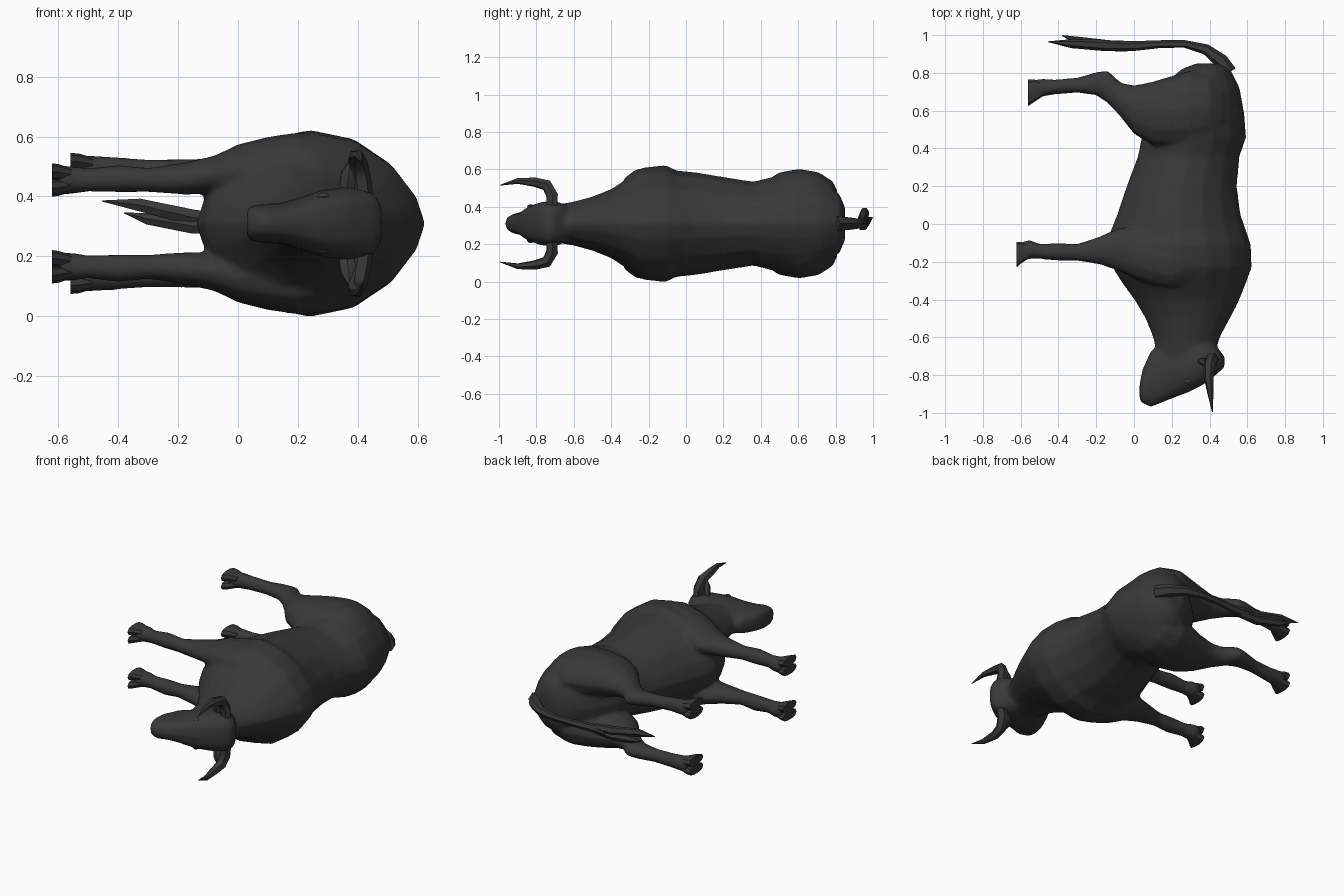
import bpy, bmesh
from math import sin, cos, pi, copysign

cube = bpy.data.objects.get("Cube")
if cube:
    bpy.data.objects.remove(cube, do_unlink=True)

MID = 0.31  # height of the animal's symmetry plane, as it lies on its side

hide = bpy.data.materials.new("charcoal hide")
hide.use_nodes = True
hide.diffuse_color = (0.04, 0.04, 0.04, 1)
hide.node_tree.nodes["Principled BSDF"].inputs["Base Color"].default_value = (0.04, 0.04, 0.04, 1)
hide.node_tree.nodes["Principled BSDF"].inputs["Roughness"].default_value = 0.8


def select(ob):
    bpy.ops.object.select_all(action='DESELECT')
    ob.select_set(True)
    bpy.context.view_layer.objects.active = ob


def finish(ob, angle=50):
    ob.data.materials.clear()
    ob.data.materials.append(hide)
    select(ob)
    bpy.ops.object.shade_smooth_by_angle(angle=angle * pi / 180)


def loft(name, axis, rows, side=1, n=16, angle=50, pinch=1.0):
    """Skin oval rings; row = (station, low, high, sideways centre, half width)."""
    bm = bmesh.new()
    rings = []
    for s, lo, hi, off, hw in rows:
        ring = []
        for i in range(n):
            a = 2 * pi * i / n
            b = (lo + hi) / 2 + (hi - lo) / 2 * cos(a)
            z = MID + side * (off + hw * copysign(abs(sin(a)) ** pinch, sin(a)))
            ring.append(bm.verts.new((s, b, z) if axis == 'x' else (b, s, z)))
        rings.append(ring)
    for r, q in zip(rings, rings[1:]):
        for i in range(n):
            j = (i + 1) % n
            bm.faces.new((r[i], r[j], q[j], q[i]))
    bm.faces.new(rings[0])
    bm.faces.new(rings[-1])
    bmesh.ops.recalc_face_normals(bm, faces=bm.faces)
    me = bpy.data.meshes.new(name)
    bm.to_mesh(me)
    bm.free()
    ob = bpy.data.objects.new(name, me)
    bpy.context.collection.objects.link(ob)
    finish(ob, angle)
    return ob


def tube(name, pts, side=1, flat=1.0):
    """Tapered tube; point = (x, y, sideways, radius)."""
    cu = bpy.data.curves.new(name, 'CURVE')
    cu.dimensions = '3D'
    cu.bevel_depth = 1
    cu.bevel_resolution = 1
    cu.use_fill_caps = True
    sp = cu.splines.new('POLY')
    sp.points.add(len(pts) - 1)
    for p, (x, y, w, r) in zip(sp.points, pts):
        p.co = (x, y / flat, MID + side * w, 1)
        p.radius = r
    ob = bpy.data.objects.new(name, cu)
    bpy.context.collection.objects.link(ob)
    ob.scale.y = flat
    select(ob)
    bpy.ops.object.convert(target='MESH')
    finish(bpy.context.object)


# Trunk and neck, from rump to throat
body = loft("body", 'y', [
    (.85, .33, .45, 0, .09), (.82, .25, .51, 0, .16), (.72, .14, .56, 0, .235),
    (.58, .06, .585, 0, .27), (.46, .04, .595, 0, .25), (.36, .02, .56, 0, .225),
    (.2, -.04, .545, 0, .25), (.05, -.09, .565, 0, .275), (-.05, -.13, .6, 0, .285),
    (-.11, -.14, .62, 0, .313), (-.23, -.115, .625, 0, .3), (-.31, -.065, .595, 0, .245),
    (-.4, 0, .56, 0, .185), (-.5, .06, .51, 0, .145), (-.6, .1, .455, 0, .118),
    (-.7, .12, .43, 0, .1)], pinch=1.3)

# Head, from muzzle to poll
skin = [loft("head", 'x', [
    (.03, -.93, -.85, 0, .045), (.045, -.95, -.77, 0, .06), (.09, -.97, -.67, 0, .066),
    (.14, -.95, -.64, 0, .068), (.2, -.925, -.6, 0, .085), (.28, -.895, -.6, 0, .112),
    (.36, -.855, -.6, 0, .122), (.42, -.81, -.63, 0, .115), (.455, -.78, -.67, 0, .1),
    (.48, -.755, -.705, 0, .06)], pinch=.7)]

front = [
    (.44, -.25, -.15, .13, .06), (.3, -.34, -.04, .175, .115), (.2, -.35, -.03, .185, .12),
    (.1, -.33, -.02, .18, .11), (0, -.29, -.01, .175, .09), (-.08, -.25, -.02, .162, .064),
    (-.18, -.215, -.065, .15, .054), (-.3, -.195, -.105, .145, .041), (-.4, -.195, -.1, .15, .047),
    (-.5, -.185, -.105, .145, .039), (-.55, -.185, -.085, .145, .047), (-.6, -.2, -.095, .145, .05)]
hind = [
    (.53, .54, .66, .07, .05), (.47, .45, .75, .11, .105), (.4, .42, .8, .14, .13),
    (.3, .4, .815, .16, .132), (.2, .4, .785, .16, .13), (.1, .415, .755, .165, .11),
    (0, .475, .735, .165, .082), (-.07, .565, .75, .165, .06), (-.14, .64, .815, .165, .05),
    (-.2, .68, .805, .17, .045), (-.3, .695, .775, .175, .039), (-.42, .685, .765, .18, .043),
    (-.48, .675, .77, .18, .047), (-.53, .655, .765, .18, .05)]

for side, label in ((1, "upper"), (-1, "lower")):
    # Legs with shoulder and thigh, then cloven hooves
    for name, rows, toe_end in (("front", front, -.622), ("hind", hind, -.56)):
        skin.append(loft(f"{label}_{name}_leg", 'x', rows, side, 12))
        s, lo, hi, off, hw = rows[-1]
        for k in (-1, 1):
            loft(f"{label}_{name}_toe", 'x', [
                (s + .045, lo + .02, hi - .01, off + k * .018, .022),
                (s, lo - .01, hi, off + k * .026, .028),
                (toe_end, lo - .03, hi, off + k * .028, .029)], side, 10, 35, .7)

    # Horns, ears and eyes
    tube(f"{label}_horn", [
        (.42, -.72, .07, .034), (.41, -.715, .15, .034), (.4, -.745, .205, .032),
        (.395, -.81, .222, .026), (.405, -.9, .228, .016), (.415, -.995, .205, .002)], side)
    tube(f"{label}_ear", [
        (.36, -.72, .09, .015), (.365, -.725, .13, .03), (.37, -.735, .17, .028),
        (.375, -.745, .205, .006)], side, .6)
    loft(f"{label}_eye", 'x', [
        (.265, -.84, -.825, .09, .006), (.285, -.85, -.81, .09, .014),
        (.305, -.84, -.82, .09, .006)], side, 8)

# Fuse trunk, head and legs into one skin
select(body)
for ob in skin:
    ob.select_set(True)
bpy.ops.object.join()
fuse = body.modifiers.new("fuse", 'REMESH')
fuse.mode = 'VOXEL'
fuse.voxel_size = .011
soften = body.modifiers.new("soften", 'SMOOTH')
soften.factor = .5
soften.iterations = 6
thin = body.modifiers.new("simplify", 'DECIMATE')
thin.ratio = .12
for mod in ("fuse", "soften", "simplify"):
    bpy.ops.object.modifier_apply(modifier=mod)
finish(body, 60)

# Tail with a split tuft
tube("tail", [
    (.5, .8, 0, .045), (.46, .865, 0, .038), (.38, .925, 0, .028), (.27, .953, 0, .02),
    (.15, .953, 0, .02), (0, .942, 0, .026), (-.1, .942, 0, .03)])
tube("tuft_upper", [
    (-.02, .94, .01, .022), (-.15, .945, .02, .03), (-.33, .955, .062, .024),
    (-.455, .965, .075, .002)])
tube("tuft_lower", [
    (-.02, .94, -.01, .022), (-.15, .945, -.008, .03), (-.3, .97, .015, .022),
    (-.38, .998, .035, .002)])
